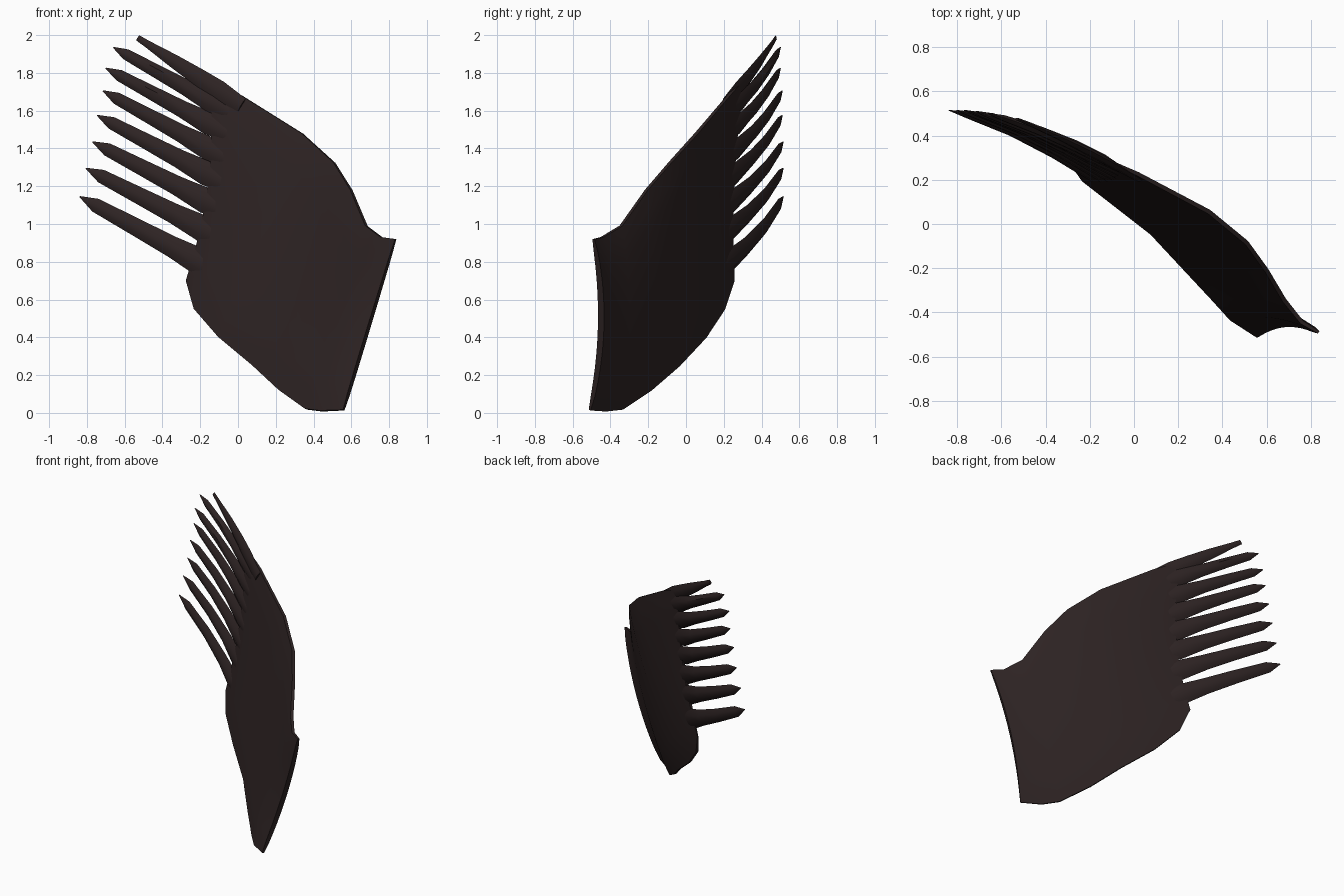
import bpy, bmesh, math
from mathutils import Vector

if "Cube" in bpy.data.objects:
    bpy.data.objects.remove(bpy.data.objects["Cube"])

mat = bpy.data.materials.new("dark brown")
mat.diffuse_color = (0.026, 0.0165, 0.0165, 1)
mat.use_nodes = True
mat.node_tree.nodes["Principled BSDF"].inputs["Base Color"].default_value = mat.diffuse_color

def finish(bm, name, angle):
    bmesh.ops.recalc_face_normals(bm, faces=bm.faces)
    me = bpy.data.meshes.new(name)
    bm.to_mesh(me)
    bm.free()
    me.materials.append(mat)
    ob = bpy.data.objects.new(name, me)
    bpy.context.collection.objects.link(ob)
    bpy.ops.object.select_all(action='DESELECT')
    ob.select_set(True)
    bpy.context.view_layer.objects.active = ob
    bpy.ops.object.shade_smooth_by_angle(angle=math.radians(angle))
    return ob

# Wing membrane: ruled between leading and trailing edge, lens-shaped thickness
lead = [(.835, -.49, .92), (.76, -.445, .93), (.68, -.345, .99), (.60, -.21, 1.18),
        (.51, -.085, 1.325), (.34, .055, 1.48), (.02, .225, 1.68), (-.15, .305, 1.765)]
trail = [(.56, -.51, .015), (.44, -.43, .01), (.36, -.34, .02), (.22, -.19, .12),
         (.08, -.04, .25), (-.10, .10, .40), (-.23, .20, .55), (-.275, .255, .70)]
N, M = len(lead), 12

def surface(i, j):
    v = j / M
    p = Vector(trail[i]).lerp(Vector(lead[i]), v)
    bow = 4 * v * (1 - v)
    u = i / (N - 1)
    p.y += bow * (.05 * (1 - u) ** 2 - .03 * u ** 3)
    p.x += bow * .06 * u ** 3
    return p

def normal(i, j):
    a = surface(min(i + 1, N - 1), j) - surface(max(i - 1, 0), j)
    b = surface(i, min(j + 1, M)) - surface(i, max(j - 1, 0))
    return a.cross(b).normalized()

bm = bmesh.new()
layers = []
for side in (1, -1):
    grid = []
    for i in range(N):
        row = []
        for j in range(M + 1):
            bow = 4 * (j / M) * (1 - j / M)
            half = .010 + .018 * math.sqrt(bow)
            half *= (.65, .9, 1, 1, 1, 1, .9, .3)[i]
            row.append(bm.verts.new(surface(i, j) + normal(i, j) * half * side))
        grid.append(row)
    layers.append(grid)
    for i in range(N - 1):
        for j in range(M):
            bm.faces.new((grid[i][j], grid[i + 1][j], grid[i + 1][j + 1], grid[i][j + 1]))
A, B = layers
for i in range(N - 1):
    for j in (0, M):
        bm.faces.new((A[i][j], A[i + 1][j], B[i + 1][j], B[i][j]))
for j in range(M):
    for i in (0, N - 1):
        bm.faces.new((A[i][j], A[i][j + 1], B[i][j + 1], B[i][j]))
finish(bm, "wing_body", 50)

# Feathers: tapered blades with a raised ridge, fanned along the trailing side
def feather(name, base, tip, widths, thick, bulge):
    base, tip = Vector(base), Vector(tip)
    d = (tip - base).normalized()
    w = Vector((0, .147, 1))
    w = (w - d * w.dot(d)).normalized()
    n = d.cross(w)
    bm = bmesh.new()
    rings = []
    for t, wd, th in zip((0, .22, .42, .65, .9, 1), widths, thick):
        c = base.lerp(tip, t)
        c.y += bulge * 4 * t * (1 - t)
        offs = [(1, 0), (.35, 1), (-.45, .9), (-1, 0), (-.45, -.9), (.35, -1)]
        rings.append([bm.verts.new(c + w * a * wd + n * b * th) for a, b in offs])
    for r, s in zip(rings, rings[1:]):
        for k in range(6):
            bm.faces.new((r[k], r[(k + 1) % 6], s[(k + 1) % 6], s[k]))
    bm.faces.new(rings[0])
    bm.faces.new(rings[-1])
    finish(bm, name, 40)

tips = [(-.66, .50, 1.935), (-.70, .50, 1.825), (-.715, .51, 1.705), (-.745, .51, 1.575),
        (-.77, .515, 1.435), (-.805, .515, 1.295), (-.838, .515, 1.145)]
base_z = [1.57, 1.45, 1.315, 1.18, 1.035, .88, .69]
for k, (tip, z) in enumerate(zip(tips, base_z)):
    s = 1 + .05 * k
    widths = [.04, .057 * s, .043 * s, .036 * s, .029 * s, .003]
    feather(f"feather_{k + 2}", (0, .03 + .147 * (z - .33), z), tip, widths,
            [.006, .022, .024, .020, .013, .002], .025 + .005 * k)

# Leading feather with a blunt tip
feather("feather_1", (.02, .20, 1.63), (-.53, .475, 1.985),
        [.04, .052, .046, .036, .02, .016], [.008, .014, .016, .012, .008, .006], .015)
